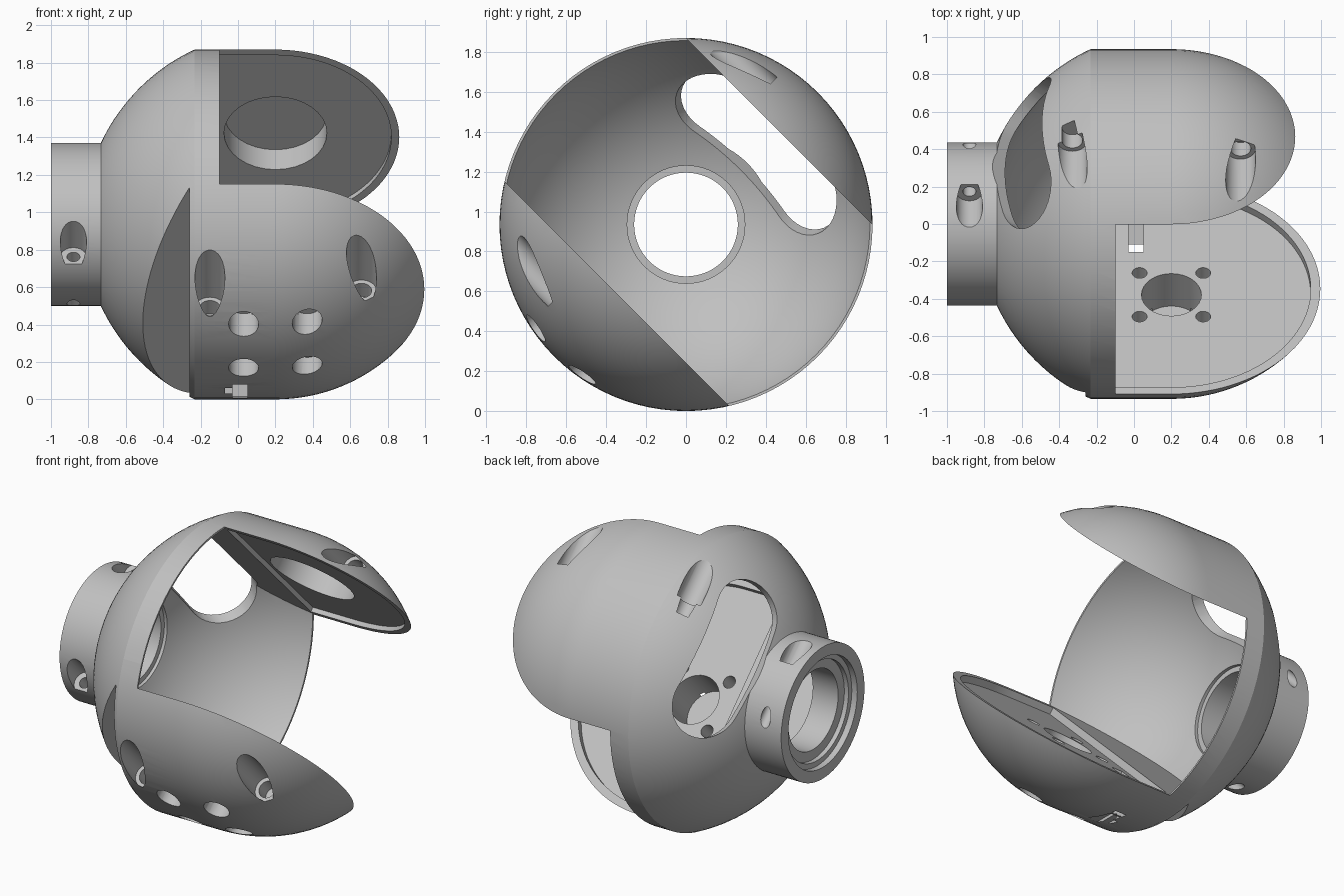
import bpy, bmesh, math
from mathutils import Matrix, Vector

if "Cube" in bpy.data.objects:
    bpy.data.objects.remove(bpy.data.objects["Cube"])

# Local frame: X = axis of revolution, Z = normal of the two flat jaw faces
CX, R_OUT, R_BACK, R_IN = 0.2, 0.935, 1.03, 0.97
LOW, HIGH, RIM = -0.49, 0.66, -0.1
FRAME = Matrix.Translation((0, 0, 0.935)) @ Matrix.Rotation(math.radians(-45), 4, 'X')

grey = bpy.data.materials.new("grey plastic")
grey.diffuse_color = (0.53, 0.53, 0.53, 1)
grey.use_nodes = True
grey.node_tree.nodes["Principled BSDF"].inputs["Base Color"].default_value = grey.diffuse_color


def finish(name, bm):
    bmesh.ops.remove_doubles(bm, verts=bm.verts, dist=1e-5)
    bmesh.ops.recalc_face_normals(bm, faces=bm.faces)
    me = bpy.data.meshes.new(name)
    bm.to_mesh(me)
    bm.free()
    ob = bpy.data.objects.new(name, me)
    bpy.context.collection.objects.link(ob)
    return ob


def revolve(name, profile, steps=96):
    """Closed solid from (x, radius) points, first and last on the axis."""
    bm = bmesh.new()
    vs = [bm.verts.new((x, 0, r)) for x, r in profile]
    es = [bm.edges.new(p) for p in zip(vs, vs[1:])]
    bmesh.ops.spin(bm, geom=vs + es, cent=(0, 0, 0), axis=(1, 0, 0),
                   angle=2 * math.pi, steps=steps, use_merge=True)
    return finish(name, bm)


def prism(name, pts, w0, w1, u=(1, 0, 0), v=(0, 1, 0), w=(0, 0, 1), o=(0, 0, 0)):
    """Outline in the u-v plane extruded along w."""
    u, v, w, o = Vector(u), Vector(v), Vector(w), Vector(o)
    bm = bmesh.new()
    lo = [bm.verts.new(o + u * a + v * b + w * w0) for a, b in pts]
    hi = [bm.verts.new(o + u * a + v * b + w * w1) for a, b in pts]
    bm.faces.new(lo)
    bm.faces.new(hi)
    n = len(pts)
    for i in range(n):
        j = (i + 1) % n
        bm.faces.new((lo[i], lo[j], hi[j], hi[i]))
    return finish(name, bm)


def arc(cx, cy, r, a0, a1, n):
    return [(cx + r * math.cos(math.radians(a0 + (a1 - a0) * i / n)),
             cy + r * math.sin(math.radians(a0 + (a1 - a0) * i / n))) for i in range(n + 1)]


def circle(x, y, r, n=32):
    return arc(x, y, r, 0, 360, n)[:-1]


def rect(x0, x1, y0, y1):
    return [(x0, y0), (x1, y0), (x1, y1), (x0, y1)]


def combine(ob, tool, op='DIFFERENCE'):
    m = ob.modifiers.new("cut", 'BOOLEAN')
    m.operation, m.object, m.solver = op, tool, 'EXACT'
    bpy.context.view_layer.objects.active = ob
    bpy.ops.object.modifier_apply(modifier=m.name)
    bpy.data.objects.remove(tool)


def hole_n(x, t, r, n0, n1):
    combine(body, prism("hole", circle(x, t, r), n0, n1))


def hole_t(x, n, r, t0, t1):
    combine(body, prism("hole", circle(x, n, r), t0, t1, v=(0, 0, 1), w=(0, 1, 0)))


# Outer shell with neck: domed back, straight band, round nose
a_neck = math.degrees(math.asin(0.435 / R_BACK))
a_band = math.degrees(math.asin(R_OUT / R_BACK))
profile = [(-1, 0), (-1, 0.435)]
profile += arc(CX, 0, R_BACK, 180 - a_neck, 180 - a_band, 20)
nose = arc(CX, 0, R_OUT, 90, 0, 32)
nose[-1] = (CX + R_OUT, 0)
body = revolve("housing", profile + nose)

# Round cavity limited to the gap between the jaws
ball = arc(CX, 0, R_IN, 180, 0, 64)
ball[0], ball[-1] = (CX - R_IN, 0), (CX + R_IN, 0)
cavity = revolve("cavity", ball)
combine(cavity, prism("slab", rect(-2, 0.1, -2, 2), LOW, HIGH), 'INTERSECT')
combine(body, cavity)

# Open mouth between the jaws
combine(body, prism("mouth", rect(RIM, 2, -2, 2), LOW, HIGH))

# Stepped bore through the neck
combine(body, revolve("bore", [(-1.1, 0), (-1.1, 0.36), (-0.96, 0.36), (-0.96, 0.325),
                               (-0.93, 0.325), (-0.93, 0.26), (-0.745, 0.26),
                               (-0.745, 0.295), (-0.5, 0.295), (-0.5, 0)], 64))

# Rounded window in the back of the shell, with a wider outer step
for half, rad, depth in ((0.3, 0.21, -0.25),):
    outline = arc(0, half, rad, 0, 180, 20) + arc(0, -half, rad, 180, 360, 20)
    combine(body, prism("window", outline, depth, 0.45, u=(0.58, 0, 0.815),
                        w=(-0.815, 0, 0.58), o=(-0.605, 0, 0.585)))

# Wedge notch behind the lower jaw
combine(body, prism("notch", [(-0.26, -0.497), (-0.26, -1.3), (-1.06, -1.3)],
                    -1.2, 1.2, v=(0, 0, 1), w=(0, 1, 0)))

# Shallow recess in each jaw face, leaving a thin lip
for n, half, depth in ((LOW, 0.745, -0.045), (HIGH, 0.62, 0.03)):
    outline = [(RIM - 0.001, half)] + arc(CX, 0, half, 90, -90, 48) + [(RIM - 0.001, -half)]
    lo, hi = sorted((n + depth, n - depth))
    combine(body, prism("recess", outline, lo, hi))

# Blind bearing seats
hole_n(CX, 0, 0.275, 0.5, 0.84)
hole_n(CX, 0, 0.16, -0.78, -0.4)

# Four mounting holes with counterbores in the lower jaw
for sx in (-1, 1):
    for st in (-1, 1):
        x, t = CX + 0.17 * sx, 0.165 * st
        hole_n(x, t, 0.04, -1.1, -0.4)
        hole_n(x, t, 0.08, -1.1, -0.76)

# Counterbored screw holes across both jaws
for x, n in ((-0.15, -0.83), (0.66, -0.70), (-0.33, 0.83), (0.57, 0.77)):
    hole_t(x, n, 0.08, -1.2, -0.2)
    hole_t(x, n, 0.055, -0.3, -0.1)

# Clamp screw holes across the neck
for n in (-0.365, 0.365):
    hole_t(-0.88, n, 0.07, -0.6, -0.12)
    hole_t(-0.88, n, 0.035, -0.3, 0.6)

# Stand the housing up
body.data.transform(FRAME)

# Cable slot in the lower jaw
for x0, x1, y0, y1, z0, z1 in ((-0.03, 0.05, -0.15, -0.11, -0.1, 0.5),
                               (-0.03, 0.05, -0.12, 0.0, 0.1, 0.5),
                               (-0.03, 0.05, -0.5, -0.13, 0.015, 0.08),
                               (-0.07, 0.0, -0.5, -0.2, 0.03, 0.06)):
    combine(body, prism("slot", rect(x0, x1, y0, y1), z0, z1))

body.data.materials.clear()
body.data.materials.append(grey)
for p in body.data.polygons:
    p.material_index = 0
bpy.ops.object.select_all(action='DESELECT')
body.select_set(True)
bpy.context.view_layer.objects.active = body
bpy.ops.object.shade_smooth_by_angle(angle=math.radians(25))
